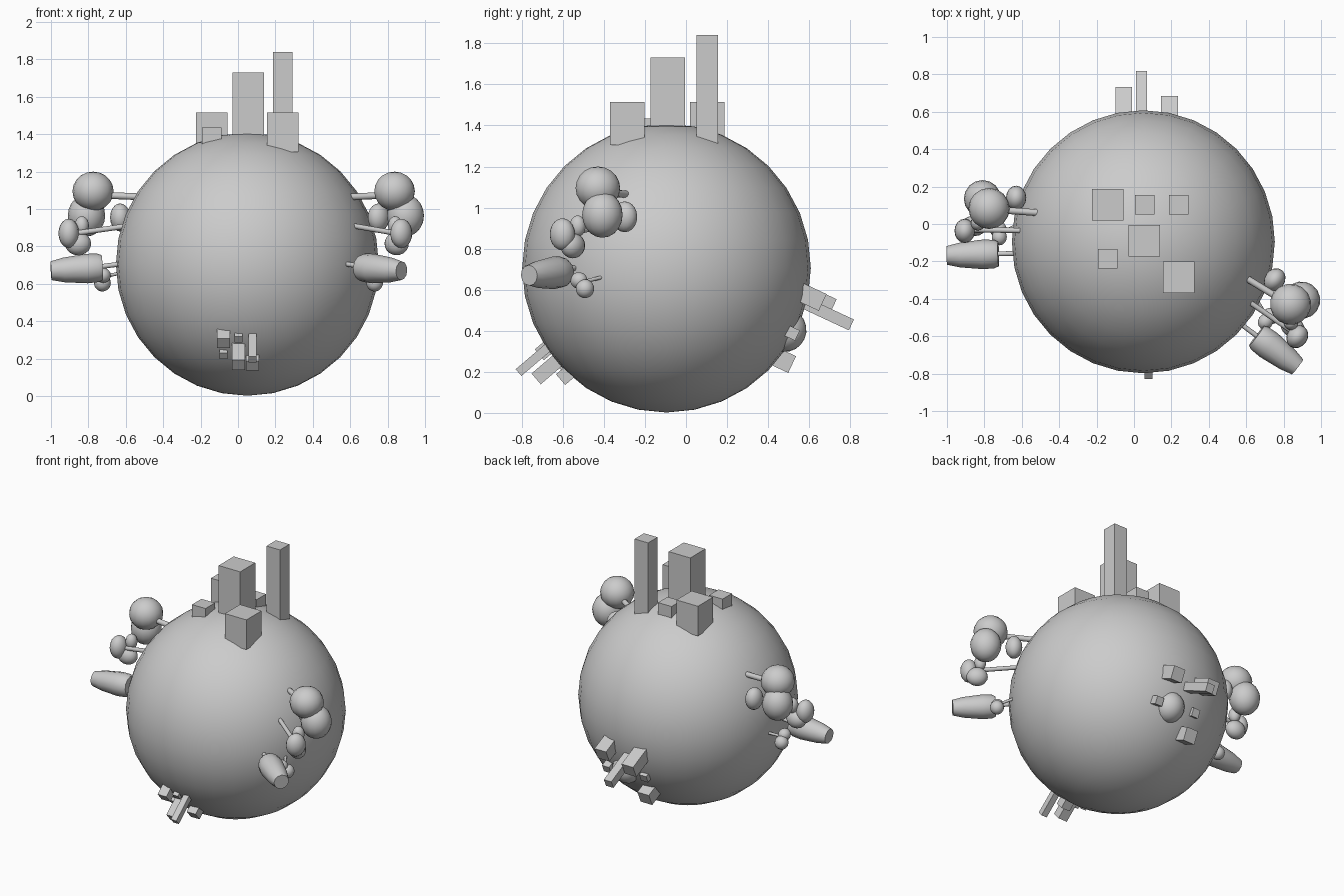
import bpy, bmesh, math
from mathutils import Matrix, Vector

if "Cube" in bpy.data.objects:
    bpy.data.objects.remove(bpy.data.objects["Cube"])

CENTER = Vector((0.05, -0.095, 0.705))
R = 0.703


def finish(bm, name, matrix, smooth=True):
    bm.transform(matrix)
    bmesh.ops.recalc_face_normals(bm, faces=bm.faces[:])
    me = bpy.data.meshes.new(name)
    bm.to_mesh(me)
    bm.free()
    if smooth:
        for p in me.polygons:
            p.use_smooth = True
        me.set_sharp_from_angle(angle=math.radians(40))
    ob = bpy.data.objects.new(name, me)
    bpy.context.collection.objects.link(ob)
    return ob


def ball(name, frame, pos, radii, seg=16, rings=10):
    bm = bmesh.new()
    bmesh.ops.create_uvsphere(bm, u_segments=seg, v_segments=rings, radius=1)
    finish(bm, name, frame @ Matrix.Translation(pos) @ Matrix.Diagonal((*radii, 1)))


def box(name, frame, u, v, size, h0, h1):
    bm = bmesh.new()
    bmesh.ops.create_cube(bm, size=1)
    m = Matrix.Translation((u, v, (h0 + h1) / 2)) @ Matrix.Diagonal((size, size, h1 - h0, 1))
    finish(bm, name, frame @ m, smooth=False)


def lathe(name, frame, a, b, profile, seg=12):
    """Round body from a to b; profile = (fraction along axis, radius)."""
    a, b = Vector(a), Vector(b)
    d = b - a
    m = Matrix.Translation(a) @ d.to_track_quat('Z', 'Y').to_matrix().to_4x4()
    bm = bmesh.new()
    rings = []
    for t, r in profile:
        rings.append([bm.verts.new((r * math.cos(2 * math.pi * i / seg),
                                    r * math.sin(2 * math.pi * i / seg), t * d.length))
                      for i in range(seg)])
    for lo, hi in zip(rings, rings[1:]):
        for i in range(seg):
            j = (i + 1) % seg
            bm.faces.new((lo[i], lo[j], hi[j], hi[i]))
    bm.faces.new(rings[0][::-1])
    bm.faces.new(rings[-1])
    finish(bm, name, frame @ m)


def trunk(name, frame, a, b, r):
    lathe(name, frame, a, b, [(0, r), (1, r)])


def axes(u, v, n, origin):
    m = Matrix((u, v, n)).transposed().to_4x4()
    return Matrix.Translation(origin) @ m


# planet
ball("planet", Matrix.Translation(CENTER), (0, 0, 0), (R, R, R), 32, 16)

# city blocks: offset u, offset v, width, height above planet surface
CITY = [(-0.19, 0.198, 0.168, 0.11), (0.007, 0.198, 0.105, 0.035),
        (0.19, 0.198, 0.105, 0.435), (0.005, 0.005, 0.168, 0.325),
        (-0.19, -0.09, 0.105, 0.03), (0.19, -0.19, 0.168, 0.11)]


def city(name, frame, s):
    for u, v, w, h in CITY:
        box(name, frame, u * s, v * s, w * s, 0.6, 0.7 + h * s)


city("top_building", Matrix.Translation(CENTER), 1)

# small city low on the front
t = math.radians(130.5)
city("front_building", Matrix.Translation(CENTER + Vector((-0.05, 0, 0))) @ Matrix.Rotation(t, 4, 'X'), 0.41)

# back city around a dome
t = math.radians(25)
back = axes((-1, 0, 0), (0, math.sin(t), math.cos(t)), (0, math.cos(t), -math.sin(t)), CENTER)
for u, v, w, top in [(0.105, 0.168, 0.09, 0.815), (0.01, 0.13, 0.058, 0.933),
                     (-0.14, 0.17, 0.09, 0.76), (0.09, -0.167, 0.09, 0.753),
                     (-0.19, -0.028, 0.055, 0.717), (0.105, -0.01, 0.055, 0.717)]:
    box("back_building", back, u, v, w, 0.58, top)
ball("back_dome", back, (-0.065, -0.03, 0.655), (0.098, 0.105, 0.1))


# grove of sideways trees, local x pointing outwards
def grove(side, f):
    # big tree
    trunk(side + "_big_trunk", f, (0.56, 0.155, 0.36), (0.8, 0.172, 0.37), 0.018)
    for p, r in [((0.825, 0.178, 0.39), (0.11, 0.11, 0.105)),
                 ((0.86, 0.23, 0.26), (0.1, 0.1, 0.112)),
                 ((0.68, 0.235, 0.25), (0.054, 0.065, 0.075))]:
        ball(side + "_big_foliage", f, p, r)
    # medium tree
    trunk(side + "_medium_trunk", f, (0.64, 0.06, 0.205), (0.92, 0.065, 0.165), 0.014)
    for p, r in [((0.955, 0.058, 0.165), (0.055, 0.065, 0.078)),
                 ((0.905, 0.085, 0.11), (0.07, 0.055, 0.062)),
                 ((0.885, 0.1, 0.205), (0.038, 0.04, 0.052))]:
        ball(side + "_medium_foliage", f, p, r)
    # tapered tree
    trunk(side + "_tapered_trunk", f, (0.65, -0.062, 0.005), (0.8, -0.065, -0.015), 0.013)
    lathe(side + "_tapered_foliage", f, (0.775, -0.065, -0.018), (1.05, -0.073, -0.035),
          [(0, 0.066), (0.08, 0.076), (0.3, 0.079), (0.75, 0.066), (1, 0.05)])
    # sapling
    trunk(side + "_sapling_trunk", f, (0.67, 0.09, -0.045), (0.78, 0.04, -0.07), 0.009)
    ball(side + "_sapling_foliage", f, (0.775, 0.065, -0.1), (0.045, 0.045, 0.046))
    ball(side + "_sapling_foliage", f, (0.77, 0.025, -0.06), (0.04, 0.044, 0.04))


grove("left", Matrix.Translation(CENTER) @ Matrix.Diagonal((-1, 1, 1, 1)))
grove("right", Matrix.Translation(CENTER + Vector((0.012, 0, 0)))
      @ Matrix.Rotation(math.radians(-35.5), 4, 'Z'))
